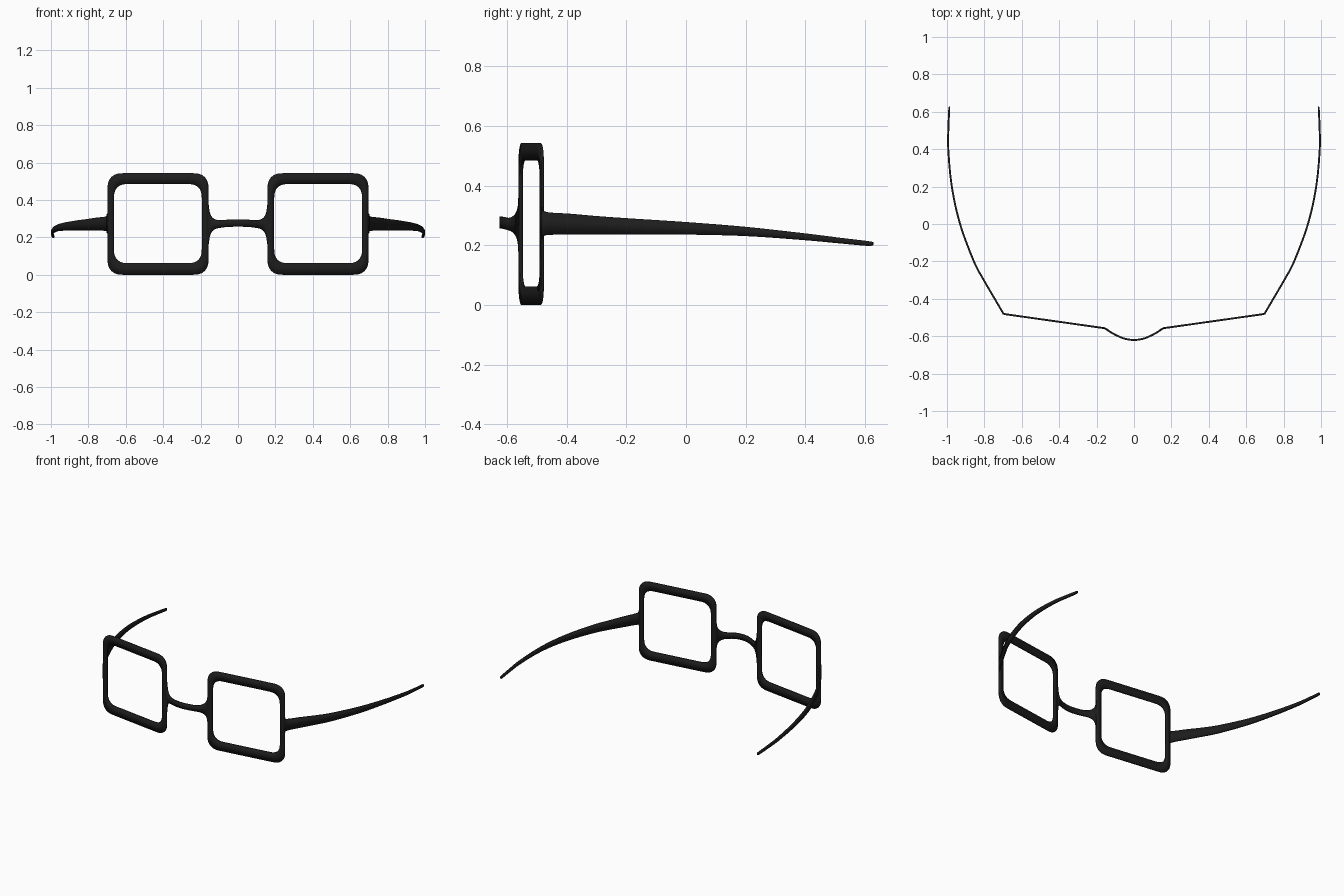
import bpy, math

if "Cube" in bpy.data.objects:
    bpy.data.objects.remove(bpy.data.objects["Cube"])

mat = bpy.data.materials.new("black_plastic")
mat.diffuse_color = (0.012, 0.012, 0.012, 1)
mat.use_nodes = True
mat.node_tree.nodes["Principled BSDF"].inputs["Base Color"].default_value = mat.diffuse_color
THICK = 0.01


def make_part(name, verts, faces, mirror=False):
    """Thin sheet given thickness, optionally mirrored to the other side."""
    me = bpy.data.meshes.new(name)
    me.from_pydata(verts, [], faces)
    ob = bpy.data.objects.new(name, me)
    bpy.context.collection.objects.link(ob)
    me.materials.append(mat)
    s = ob.modifiers.new("thickness", "SOLIDIFY")
    s.thickness, s.offset = THICK, 0
    if mirror:
        m = ob.modifiers.new("mirror", "MIRROR")
        m.use_mirror_merge = False
    bpy.ops.object.select_all(action='DESELECT')
    ob.select_set(True)
    bpy.context.view_layer.objects.active = ob
    bpy.ops.object.shade_smooth_by_angle(angle=math.radians(35))
    return ob


def spline(rows, steps=6):
    """Catmull-Rom through rows of numbers."""
    p = ([[2 * a - b for a, b in zip(rows[0], rows[1])]] + list(rows)
         + [[2 * a - b for a, b in zip(rows[-1], rows[-2])]])
    out = []
    for i in range(1, len(p) - 2):
        for s in range(steps):
            t = s / steps
            out.append([0.5 * (2 * b + (c - a) * t + (2 * a - 5 * b + 4 * c - d) * t * t
                               + (3 * b - a - 3 * c + d) * t ** 3)
                        for a, b, c, d in zip(*p[i - 1:i + 3])])
    return out + [list(rows[-1])]


def ribbon(name, rows, mirror=False):
    """Upright strip from rows of x, y, bottom z, top z."""
    verts, faces = [], []
    for x, y, lo, hi in rows:
        verts += [(x, y, lo), (x, y, hi)]
    for i in range(len(rows) - 1):
        a = 2 * i
        faces.append((a, a + 2, a + 3, a + 1))
    return make_part(name, verts, faces, mirror)


def rounded_loop(x0, x1, z0, z1, r, power=2.5, n=10):
    """Rectangle with soft superelliptic corners."""
    pts = []
    corners = ((x1 - r, z1 - r), (x0 + r, z1 - r), (x0 + r, z0 + r), (x1 - r, z0 + r))
    for k, (cx, cz) in enumerate(corners):
        for i in range(n + 1):
            a = math.pi / 2 * (k + i / n)
            c, s = math.cos(a), math.sin(a)
            pts.append((cx + r * math.copysign(abs(c) ** (2 / power), c),
                        cz + r * math.copysign(abs(s) ** (2 / power), s)))
    return pts


# Lens rims, angled slightly backwards towards the temples
X0, X1, Y0, Y1 = 0.158, 0.697, -0.557, -0.481
rim_y = lambda x: Y0 + (x - X0) * (Y1 - Y0) / (X1 - X0)
outer = rounded_loop(X0, X1, 0.0, 0.543, 0.085)
inner = rounded_loop(0.193, 0.664, 0.062, 0.485, 0.075)
n = len(outer)
make_part("lens_rims", [(x, rim_y(x), z) for x, z in outer + inner],
          [(i, (i + 1) % n, n + (i + 1) % n, n + i) for i in range(n)], mirror=True)

# Bridge, bowed forwards and flared where it meets the rims
half = [(0.0, -0.620, 0.257, 0.296), (0.05, -0.613, 0.256, 0.295),
        (0.09, -0.597, 0.252, 0.292), (0.12, -0.581, 0.246, 0.295),
        (0.14, -0.568, 0.232, 0.307), (0.152, -0.560, 0.207, 0.330),
        (X0, Y0, 0.165, 0.372)]
bridge = [(-x, y, a, b) for x, y, a, b in half[:0:-1]] + half
ribbon("bridge", spline(bridge))

# Temples, curving back and tapering to a rounded tip
temple = [(X1, Y1, 0.222, 0.328), (0.703, -0.471, 0.234, 0.312),
          (0.75, -0.391, 0.236, 0.306), (0.803, -0.300, 0.237, 0.298),
          (0.856, -0.200, 0.237, 0.291), (0.930, 0.000, 0.236, 0.278),
          (0.974, 0.200, 0.231, 0.262), (0.993, 0.400, 0.217, 0.240),
          (0.992, 0.520, 0.206, 0.225), (0.988, 0.612, 0.198, 0.214),
          (0.987, 0.624, 0.202, 0.210)]
ribbon("temples", spline(temple), mirror=True)
